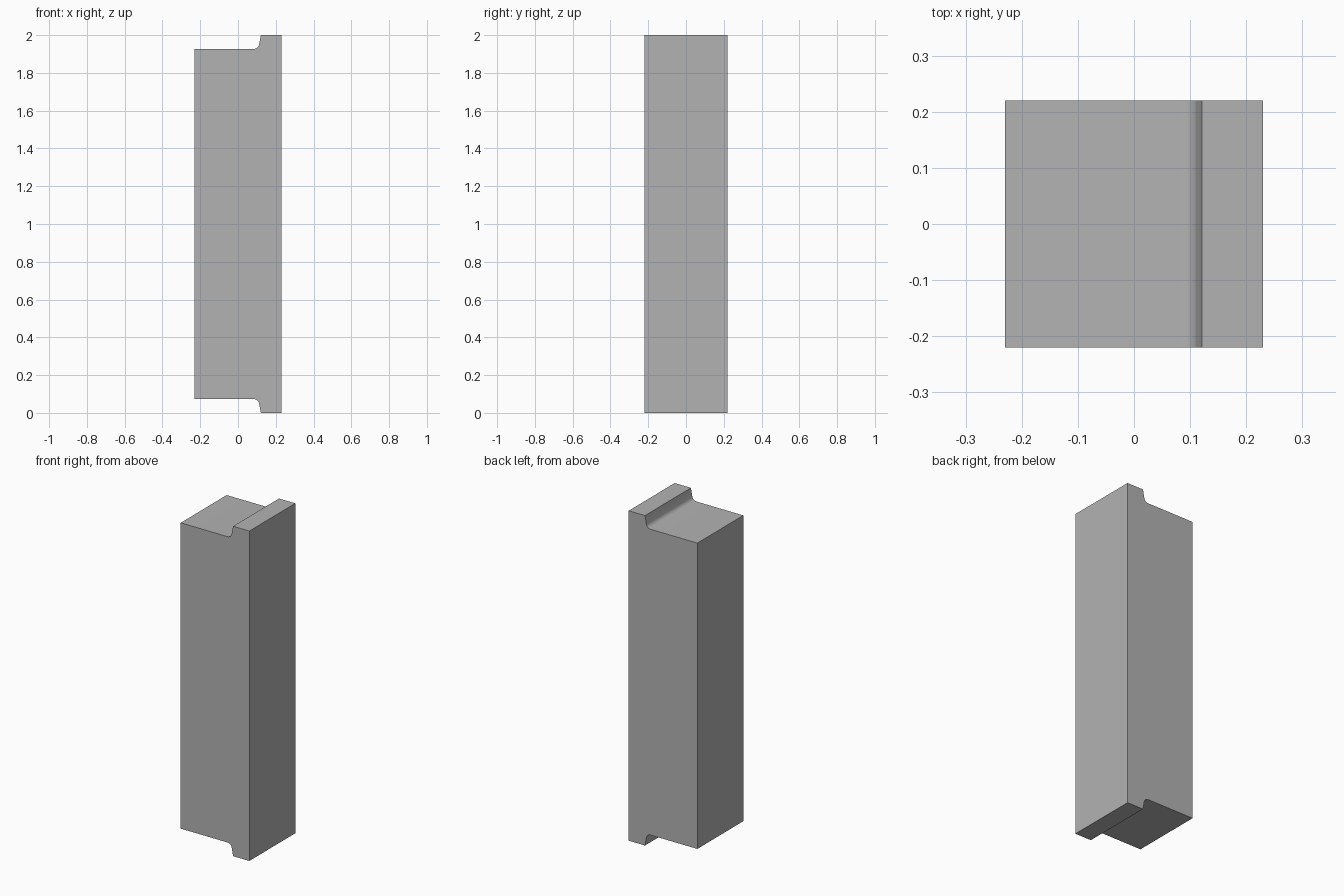
import bpy, bmesh, math

HALF_W, HALF_D, HEIGHT = 0.23, 0.22, 2.0
SHOULDER = 1.927  # height of the recessed top

old = bpy.data.objects.get("Cube")
if old:
    bpy.data.objects.remove(old, do_unlink=True)

# Plain grey material
grey = bpy.data.materials.new("grey")
grey.use_nodes = True
colour = (0.45, 0.45, 0.45, 1)
grey.diffuse_color = colour
grey.node_tree.nodes["Principled BSDF"].inputs["Base Color"].default_value = colour

# Upper outline: raised lip, sloped step, rounded fillet, flat shoulder
upper = [(HALF_W, HEIGHT), (0.121, HEIGHT)]
radius, slope_end = 0.028, math.radians(-14)
cx, cz = 0.084, SHOULDER + radius
for i in range(9):
    a = slope_end + (math.radians(-90) - slope_end) * i / 8
    upper.append((cx + radius * math.cos(a), cz + radius * math.sin(a)))
upper.append((-HALF_W, SHOULDER))

# Lower outline mirrors the upper one
outline = upper + [(x, HEIGHT - z) for x, z in reversed(upper)]

# Extrude the outline through the depth of the block
bm = bmesh.new()
face = bm.faces.new([bm.verts.new((x, -HALF_D, z)) for x, z in outline])
result = bmesh.ops.extrude_face_region(bm, geom=[face])
moved = [v for v in result["geom"] if isinstance(v, bmesh.types.BMVert)]
bmesh.ops.translate(bm, verts=moved, vec=(0, 2 * HALF_D, 0))
bmesh.ops.recalc_face_normals(bm, faces=bm.faces)

mesh = bpy.data.meshes.new("lipped_block")
bm.to_mesh(mesh)
bm.free()
mesh.materials.append(grey)
block = bpy.data.objects.new("lipped_block", mesh)
bpy.context.collection.objects.link(block)

# Smooth the fillets, keep the corners sharp
bpy.ops.object.select_all(action="DESELECT")
block.select_set(True)
bpy.context.view_layer.objects.active = block
bpy.ops.object.shade_smooth_by_angle(angle=math.radians(30))
